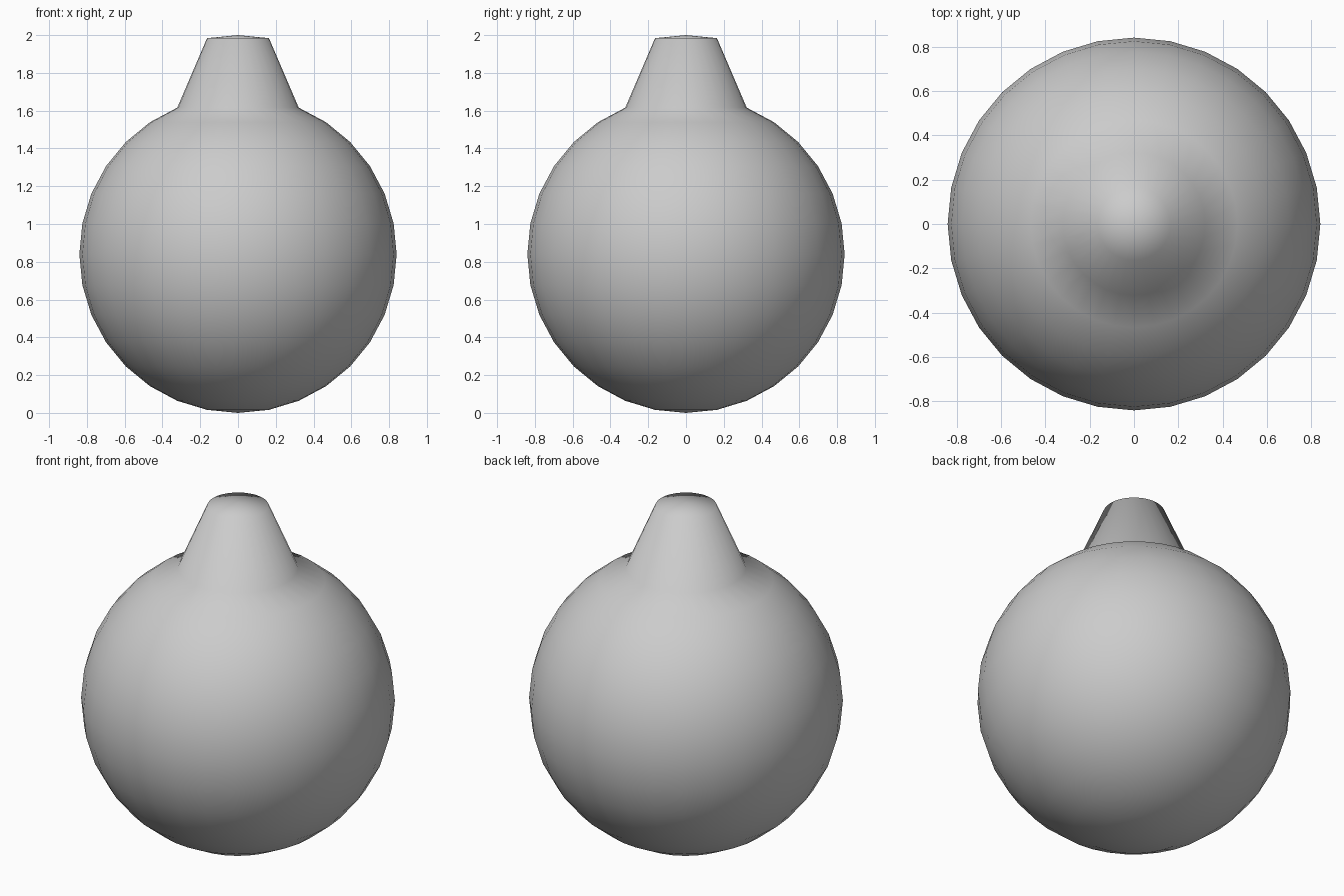
import bpy

if "Cube" in bpy.data.objects:
    bpy.data.objects.remove(bpy.data.objects["Cube"])

R = 0.84      # body radius
LIFT = 0.32   # how far the top cap is pulled up

# Round body: a UV sphere resting on the ground
bpy.ops.mesh.primitive_uv_sphere_add(segments=32, ring_count=16, radius=R, location=(0, 0, 0))
body = bpy.context.object
body.name = "round_body_with_spout"

# Neck: pull the pole and its first ring straight up, then seat on z = 0
for v in body.data.vertices:
    if v.co.z > R * 0.95:
        v.co.z += LIFT
    v.co.z += R

# Smooth shading throughout, as the neck blends into the body
bpy.ops.object.shade_smooth()
